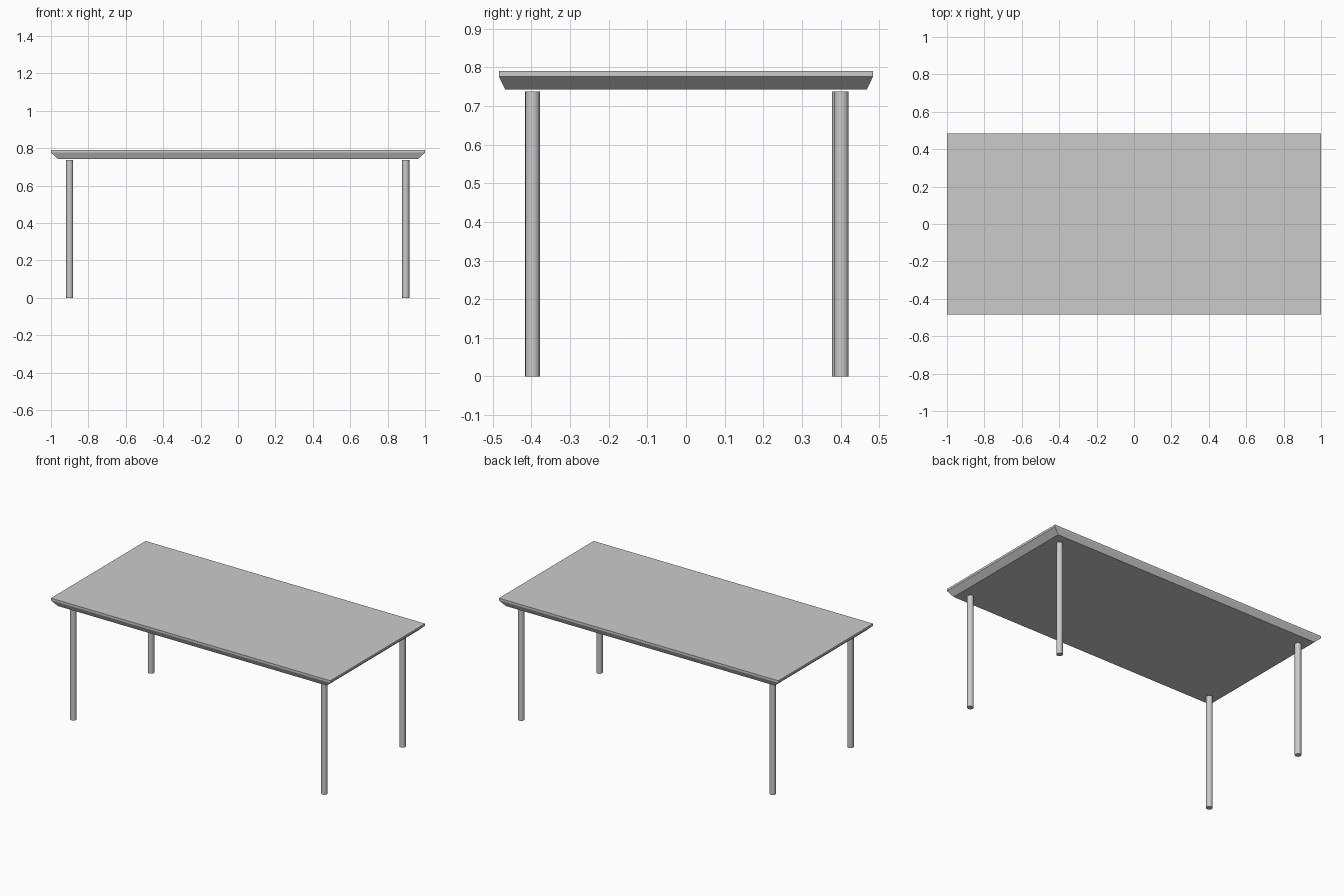
import bpy, bmesh

if "Cube" in bpy.data.objects:
    bpy.data.objects.remove(bpy.data.objects["Cube"])

# Tabletop: thin vertical rim, underside bevelled inwards
def ring(bm, x, y, z):
    return [bm.verts.new((sx * x, sy * y, z))
            for sx, sy in ((-1, -1), (1, -1), (1, 1), (-1, 1))]

bm = bmesh.new()
rings = [ring(bm, 0.963, 0.468, 0.743),
         ring(bm, 1.0, 0.484, 0.776),
         ring(bm, 1.0, 0.484, 0.79)]
for low, high in zip(rings, rings[1:]):
    for i in range(4):
        j = (i + 1) % 4
        bm.faces.new((low[i], low[j], high[j], high[i]))
bm.faces.new(rings[0][::-1])
bm.faces.new(rings[-1])
mesh = bpy.data.meshes.new("tabletop")
bm.to_mesh(mesh)
bm.free()
bpy.context.collection.objects.link(bpy.data.objects.new("tabletop", mesh))

# Four slim round legs ending just under the top
LEG_HEIGHT = 0.738
LEGS = {
    "front_left_leg": (-0.90, -0.397),
    "front_right_leg": (0.897, -0.397),
    "back_left_leg": (-0.90, 0.397),
    "back_right_leg": (0.897, 0.402),
}
for name, (x, y) in LEGS.items():
    bpy.ops.mesh.primitive_cylinder_add(vertices=20, radius=0.019, depth=LEG_HEIGHT,
                                        location=(x, y, LEG_HEIGHT / 2))
    bpy.context.object.name = name
    bpy.ops.object.shade_smooth_by_angle()
